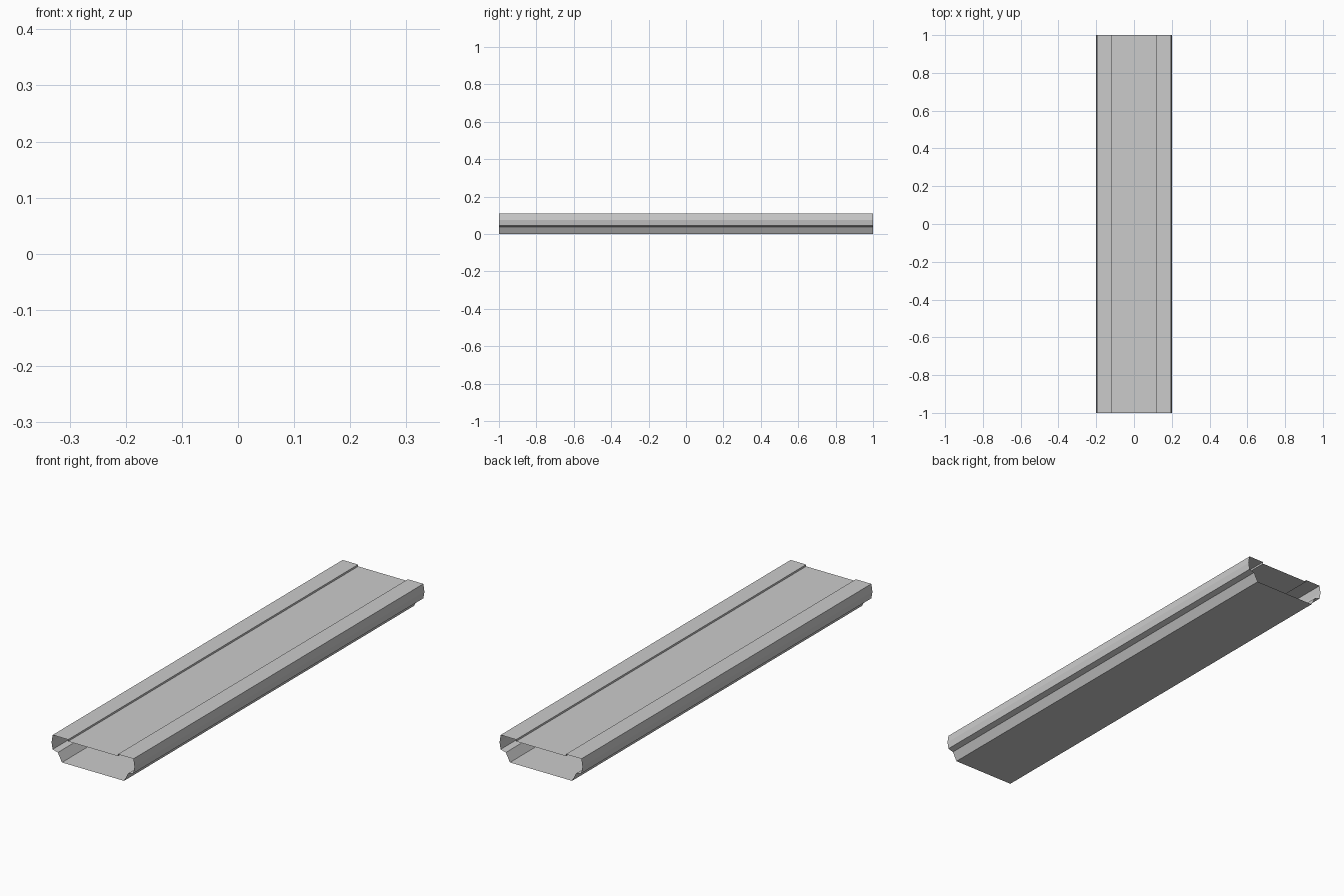
import bpy, bmesh

if "Cube" in bpy.data.objects:
    bpy.data.objects.remove(bpy.data.objects["Cube"])

# right half of the cross-section (x, z): recessed deck, lip, bulged side, undercut, base
half = [(0.12, 0.10), (0.12, 0.108), (0.195, 0.108), (0.2, 0.075),
        (0.195, 0.045), (0.17, 0.038), (0.15, 0.0)]
profile = half + [(-x, z) for x, z in reversed(half)]

# sweep the profile along y as an open-ended sleeve
bm = bmesh.new()
rings = [[bm.verts.new((x, y, z)) for x, z in profile] for y in (-1, 1)]
n = len(profile)
for i in range(n):
    j = (i + 1) % n
    bm.faces.new((rings[0][i], rings[0][j], rings[1][j], rings[1][i]))
bmesh.ops.recalc_face_normals(bm, faces=bm.faces)

mesh = bpy.data.meshes.new("plank_sleeve")
bm.to_mesh(mesh)
bm.free()
obj = bpy.data.objects.new("plank_sleeve", mesh)
bpy.context.collection.objects.link(obj)
